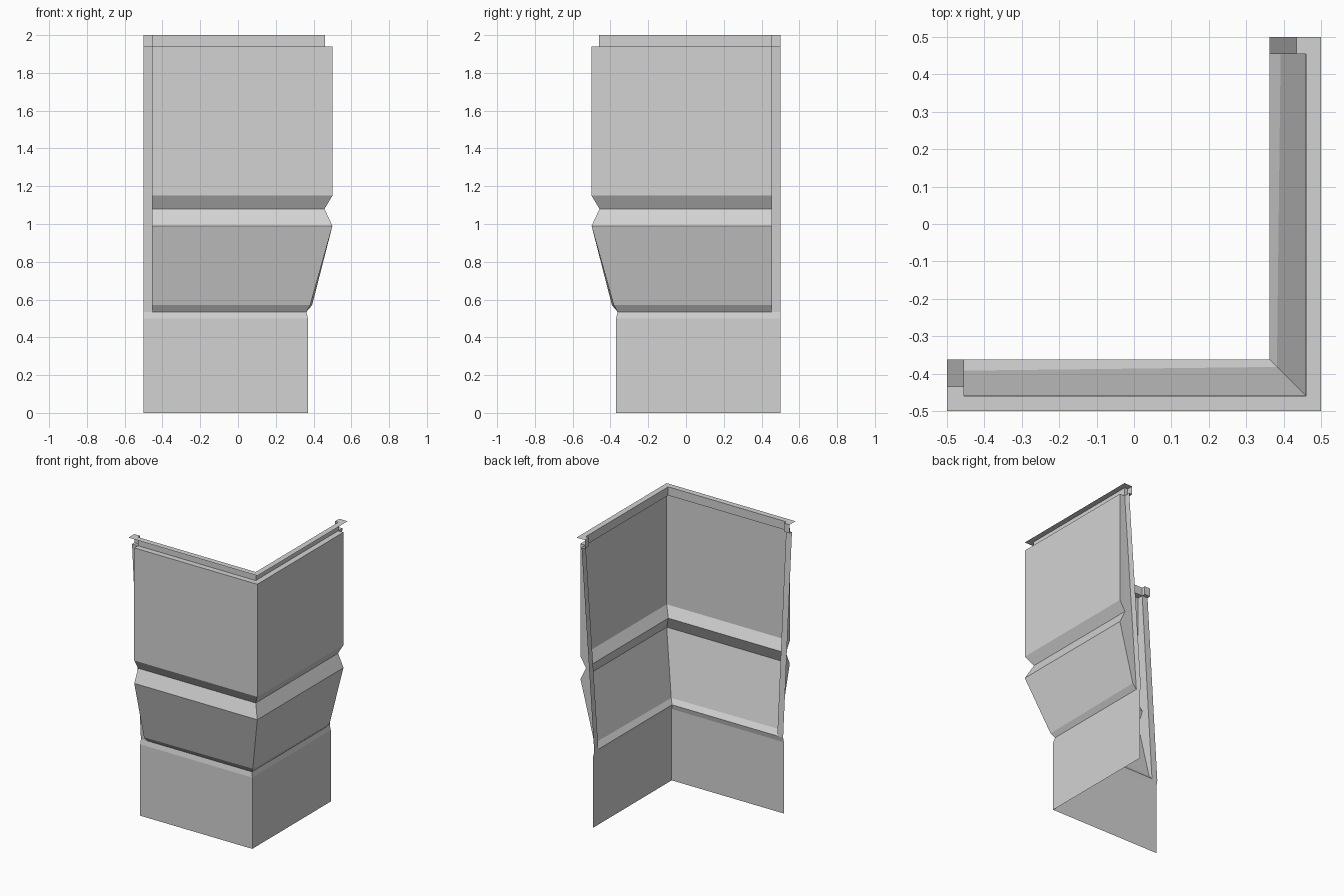
import bpy

if "Cube" in bpy.data.objects:
    bpy.data.objects.remove(bpy.data.objects["Cube"])

grey = bpy.data.materials.new("panel_grey")
grey.diffuse_color = (0.65, 0.65, 0.65, 1.0)
grey.use_nodes = True
grey.node_tree.nodes["Principled BSDF"].inputs["Base Color"].default_value = grey.diffuse_color

END, SEAM = -0.5, -0.455      # outer end of the wall, end of the raised panel


def make(name, verts, faces):
    mesh = bpy.data.meshes.new(name)
    mesh.from_pydata(verts, [], faces)
    mesh.materials.append(grey)
    mesh.update()
    obj = bpy.data.objects.new(name, mesh)
    bpy.context.collection.objects.link(obj)
    return obj


def mirrored(verts, faces):
    """Add the reflection across the diagonal of the corner."""
    n = len(verts)
    verts = verts + [(-y, -x, z) for x, y, z in verts]
    faces = faces + [[i + n for i in reversed(f)] for f in faces]
    return verts, faces


def corner_sweep(name, profile, end):
    """Sweep (offset at end, offset at corner, z) round the mitred corner."""
    verts, faces = [], []
    for de, dc, z in profile:
        verts += [(end, -de, z), (dc, -dc, z), (de, -end, z)]
    for i in range(len(profile) - 1):
        a, b = 3 * i, 3 * i + 3
        faces += [(a, a + 1, b + 1, b), (a + 1, a + 2, b + 2, b + 1)]
    return make(name, verts, faces)


def end_strip(name, profile):
    """Narrow ribbon at both free ends of the wall."""
    verts, faces = [], []
    for d, z in profile:
        verts += [(END, -d, z), (SEAM, -d, z)]
    for i in range(len(profile) - 1):
        a = 2 * i
        faces.append([a, a + 1, a + 3, a + 2])
    return make(name, *mirrored(verts, faces))


def end_cap(name, outline):
    """Flat side face between the strip and the raised panel."""
    verts = [(SEAM, -d, z) for d, z in outline]
    return make(name, *mirrored(verts, [list(range(len(verts)))]))


# Lower wall with a small sloped top
corner_sweep("base_wall", [(0.37, 0.37, 0), (0.37, 0.37, 0.5),
                           (0.362, 0.362, 0.535)], END)

# Raised panel with flared lower part, groove and recessed top band
panel = [(0.362, 0.362, 0.535), (0.392, 0.382, 0.57), (0.5, 0.5, 0.99),
         (0.458, 0.458, 1.08), (0.5, 0.5, 1.15), (0.5, 0.5, 1.94),
         (0.46, 0.46, 1.94), (0.46, 0.46, 2.0)]
corner_sweep("raised_panel", panel, SEAM)

# Thin flange on top
corner_sweep("top_flange", [(0.5, 0.5, 2.0), (0.46, 0.46, 2.0)], SEAM)
end_strip("flange_end", [(0.5, 2.0), (0.435, 2.0)])

# Leaning strips beside the panel
end_strip("end_strip", [(0.362, 0.535), (0.46, 1.94), (0.435, 1.94), (0.435, 2.0)])

# Side faces of the panel and its top band
end_cap("panel_side", [(p[0], p[2]) for p in panel[:6]] + [(0.46, 1.94)])
end_cap("top_band_side", [(0.435, 1.94), (0.46, 1.94), (0.46, 2.0), (0.435, 2.0)])
